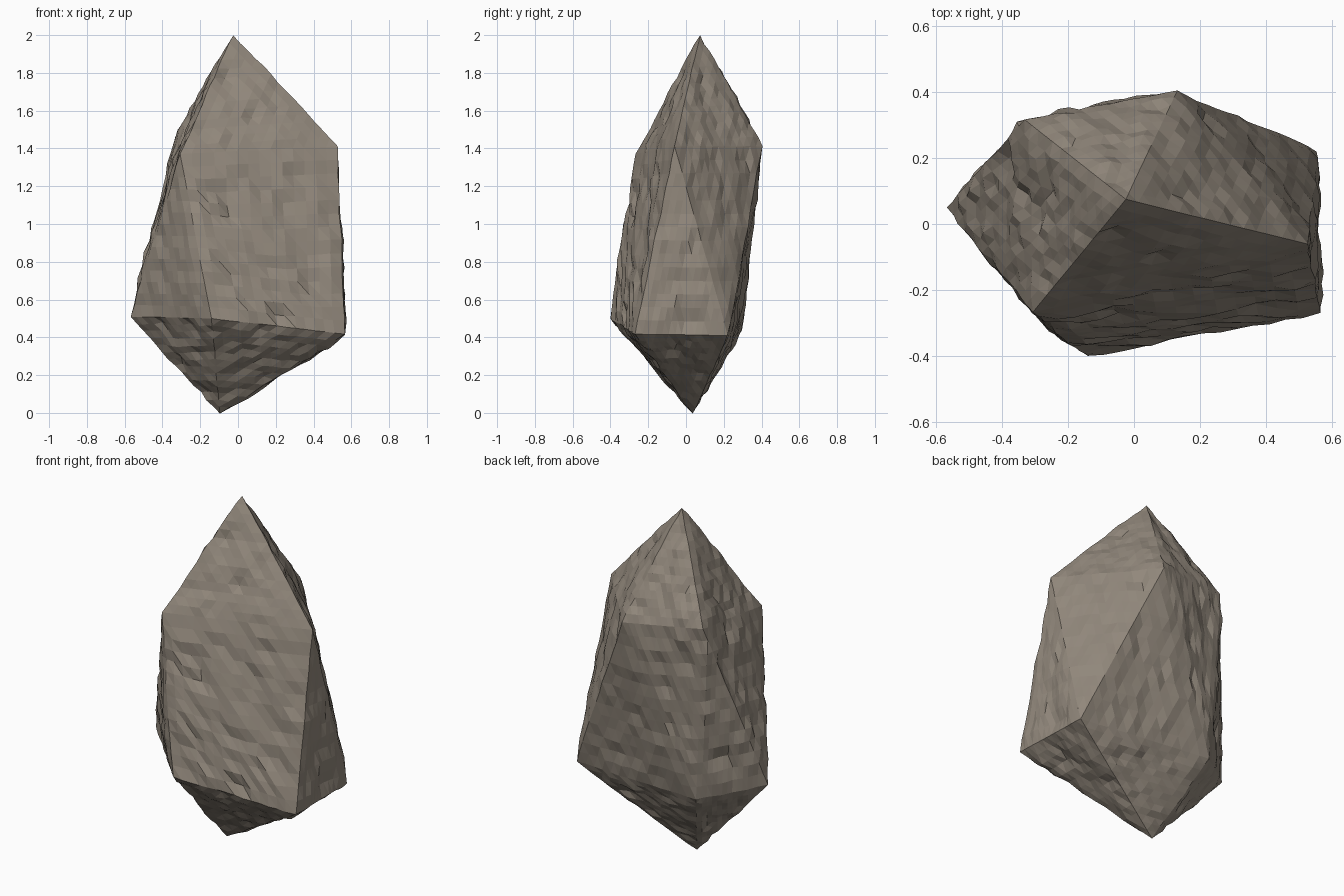
import bpy
import bmesh
from mathutils import Vector, noise

if "Cube" in bpy.data.objects:
    bpy.data.objects.remove(bpy.data.objects["Cube"], do_unlink=True)

# Main corners: tip, four shoulder points, five base points, bottom
tip = (-0.025, 0.075, 2.0)
shoulder = [(-0.305, -0.265, 1.37), (0.525, -0.06, 1.41),
            (0.13, 0.4, 1.41), (-0.33, 0.315, 1.46)]
base = [(-0.14, -0.4, 0.5), (0.56, -0.265, 0.42), (0.555, 0.22, 0.41),
        (-0.27, 0.29, 0.44), (-0.565, 0.05, 0.51)]
bottom = (-0.095, 0.035, 0.0)

bm = bmesh.new()
peak, foot = bm.verts.new(tip), bm.verts.new(bottom)
s = [bm.verts.new(p) for p in shoulder]
b = [bm.verts.new(p) for p in base]

# Pointed cap and pointed underside
for i in range(4):
    bm.faces.new((peak, s[i], s[(i + 1) % 4]))
for i in range(5):
    bm.faces.new((foot, b[(i + 1) % 5], b[i]))

# Large side facets
for tri in [(s[0], b[0], b[1]), (s[0], b[1], s[1]), (s[1], b[1], b[2]),
            (s[1], b[2], s[2]), (s[2], b[2], b[3]), (s[2], b[3], s[3]),
            (s[3], b[3], b[4]), (s[3], b[4], s[0]), (s[0], b[4], b[0])]:
    bm.faces.new(tri)
bmesh.ops.recalc_face_normals(bm, faces=bm.faces)

# Split the facets and roughen them, keeping the main ridges readable
corners = set(bm.verts)
bmesh.ops.subdivide_edges(bm, edges=bm.edges[:], cuts=13, use_grid_fill=True)
bmesh.ops.triangulate(bm, faces=bm.faces[:])
bm.normal_update()
offsets = {}
for v in bm.verts:
    if v in corners:
        continue
    on_ridge = any(e.calc_face_angle(0) > 0.12 for e in v.link_edges)
    broad = noise.noise(Vector((v.co.x * 5, v.co.y * 5, v.co.z * 3)))
    fine = noise.noise(v.co * 15)
    chip = max(0, noise.noise(v.co * 8 + Vector((3, 8, 1))) - 0.25)
    strength = 0.5 if on_ridge else 1.0
    rough = 0.009 + 0.014 * broad + 0.016 * fine - 0.05 * chip
    offsets[v] = v.normal * strength * rough
for v, offset in offsets.items():
    v.co += offset

mesh = bpy.data.meshes.new("rock")
bm.to_mesh(mesh)
bm.free()
rock = bpy.data.objects.new("rock", mesh)
bpy.context.collection.objects.link(rock)

# Warm grey stone
stone = bpy.data.materials.new("warm grey stone")
stone.use_nodes = True
colour = (0.285, 0.245, 0.2, 1.0)
stone.diffuse_color = colour
shader = stone.node_tree.nodes["Principled BSDF"]
shader.inputs["Base Color"].default_value = colour
shader.inputs["Roughness"].default_value = 0.9
mesh.materials.append(stone)
